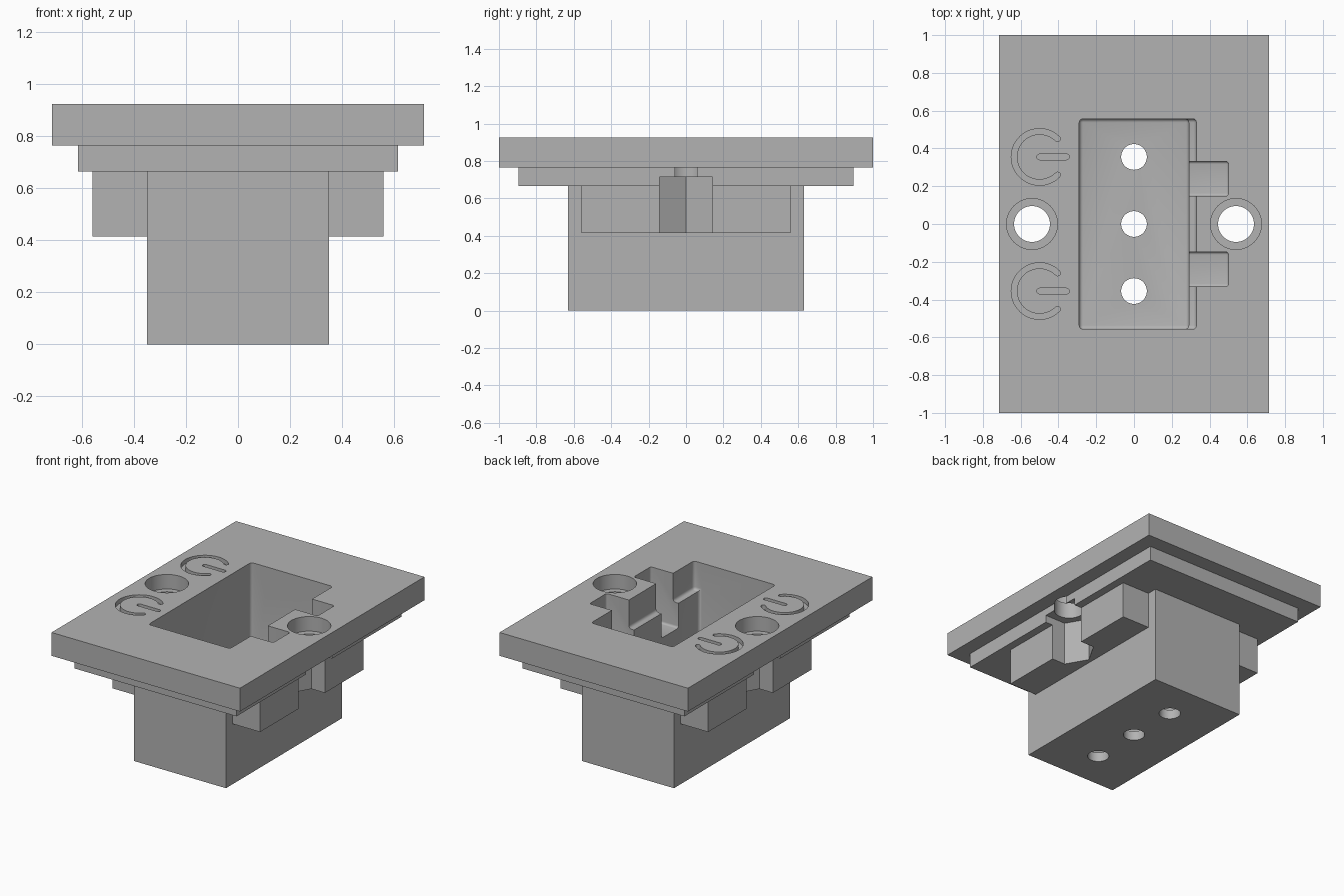
import bpy, bmesh
from math import cos, sin, pi, radians

if "Cube" in bpy.data.objects:
    bpy.data.objects.remove(bpy.data.objects["Cube"], do_unlink=True)

grey = bpy.data.materials.new("plain_grey")
grey.use_nodes = True
grey.diffuse_color = (0.45, 0.45, 0.45, 1)
grey.node_tree.nodes["Principled BSDF"].inputs["Base Color"].default_value = (0.45, 0.45, 0.45, 1)


def prism(name, outline, z0, z1, round_edges=0):
    """Extrude a flat outline from z0 to z1, optionally rounding all edges."""
    bm = bmesh.new()
    face = bm.faces.new([bm.verts.new((x, y, z0)) for x, y in outline])
    top = bmesh.ops.extrude_face_region(bm, geom=[face])
    for v in top["geom"]:
        if isinstance(v, bmesh.types.BMVert):
            v.co.z = z1
    if round_edges:
        bmesh.ops.bevel(bm, geom=bm.edges[:], offset=round_edges, segments=4,
                        profile=0.5, affect="EDGES")
    bmesh.ops.recalc_face_normals(bm, faces=bm.faces)
    mesh = bpy.data.meshes.new(name)
    bm.to_mesh(mesh)
    bm.free()
    mesh.materials.append(grey)
    obj = bpy.data.objects.new(name, mesh)
    bpy.context.collection.objects.link(obj)
    return obj


def box(name, x0, x1, y0, y1, z0, z1, round_edges=0):
    return prism(name, [(x0, y0), (x1, y0), (x1, y1), (x0, y1)], z0, z1, round_edges)


def arc(cx, cy, r, a0, a1, n):
    return [(cx + r * cos(a0 + (a1 - a0) * i / n), cy + r * sin(a0 + (a1 - a0) * i / n))
            for i in range(n + 1)]


def disc(name, x, y, r, z0, z1, sides=48):
    return prism(name, arc(x, y, r, 0, 2 * pi, sides)[:-1], z0, z1)


def combine(target, tool, operation):
    mod = target.modifiers.new(tool.name, "BOOLEAN")
    mod.operation = operation
    mod.solver = "EXACT"
    mod.object = tool
    bpy.context.view_layer.objects.active = target
    bpy.ops.object.modifier_apply(modifier=mod.name)
    bpy.data.objects.remove(tool, do_unlink=True)


# Solid body: top plate, stepped flange, deep box and side blocks
housing = box("socket_housing", -0.715, 0.715, -1, 1, 0.765, 0.925)
for part in (
    box("flange", -0.615, 0.615, -0.895, 0.895, 0.665, 0.8),
    box("side_blocks", -0.56, 0.56, -0.56, 0.56, 0.415, 0.72),
    box("deep_box", -0.35, 0.35, -0.63, 0.63, 0, 0.74),
):
    combine(housing, part, "UNION")

# Main cavity, its shallow ledge and the two side notches
cuts = [
    box("cavity", -0.29, 0.29, -0.557, 0.557, 0.065, 1.1, 0.02),
    box("cavity_ledge", -0.2, 0.33, -0.557, 0.557, 0.73, 1.1, 0.02),
]
for y in (-0.24, 0.24):
    cuts.append(box("side_notch", 0.1, 0.5, y - 0.092, y + 0.092, 0.56, 1.1, 0.015))

# Floor holes
for y in (-0.355, 0, 0.355):
    cuts.append(disc("floor_hole", 0, y, 0.068, -0.1, 0.2))

# Screw holes with counterbores above and hexagonal nut pockets below
for x in (-0.54, 0.54):
    cuts.append(disc("screw_hole", x, 0, 0.095, 0.6, 1.1))
    cuts.append(disc("counterbore", x, 0, 0.135, 0.825, 1.1))
    cuts.append(disc("nut_pocket", x, 0, 0.1645, 0.3, 0.715, 6))

# Engraved open ring and bar grooves
CX, HALF, MID = -0.5, 0.015, 0.135
for cy in (-0.355, 0.355):
    a0, a1 = radians(45), radians(315)
    ring = arc(CX, cy, MID + HALF, a0, a1, 40)
    ring += arc(CX + MID * cos(a1), cy + MID * sin(a1), HALF, a1, a1 + pi, 8)[1:-1]
    ring += arc(CX, cy, MID - HALF, a1, a0, 40)
    ring += arc(CX + MID * cos(a0), cy + MID * sin(a0), HALF, a0 + pi, a0 + 2 * pi, 8)[1:-1]
    cuts.append(prism("ring_groove", ring, 0.895, 1.0))
    bar = arc(CX, cy, HALF, pi / 2, 3 * pi / 2, 8) + arc(CX + 0.143, cy, HALF, -pi / 2, pi / 2, 8)
    cuts.append(prism("bar_groove", bar, 0.895, 1.0))

for cut in cuts:
    combine(housing, cut, "DIFFERENCE")

# Smooth the curved walls, keep the box edges sharp
bpy.ops.object.select_all(action="DESELECT")
housing.select_set(True)
bpy.context.view_layer.objects.active = housing
bpy.ops.object.shade_smooth_by_angle(angle=radians(30))
